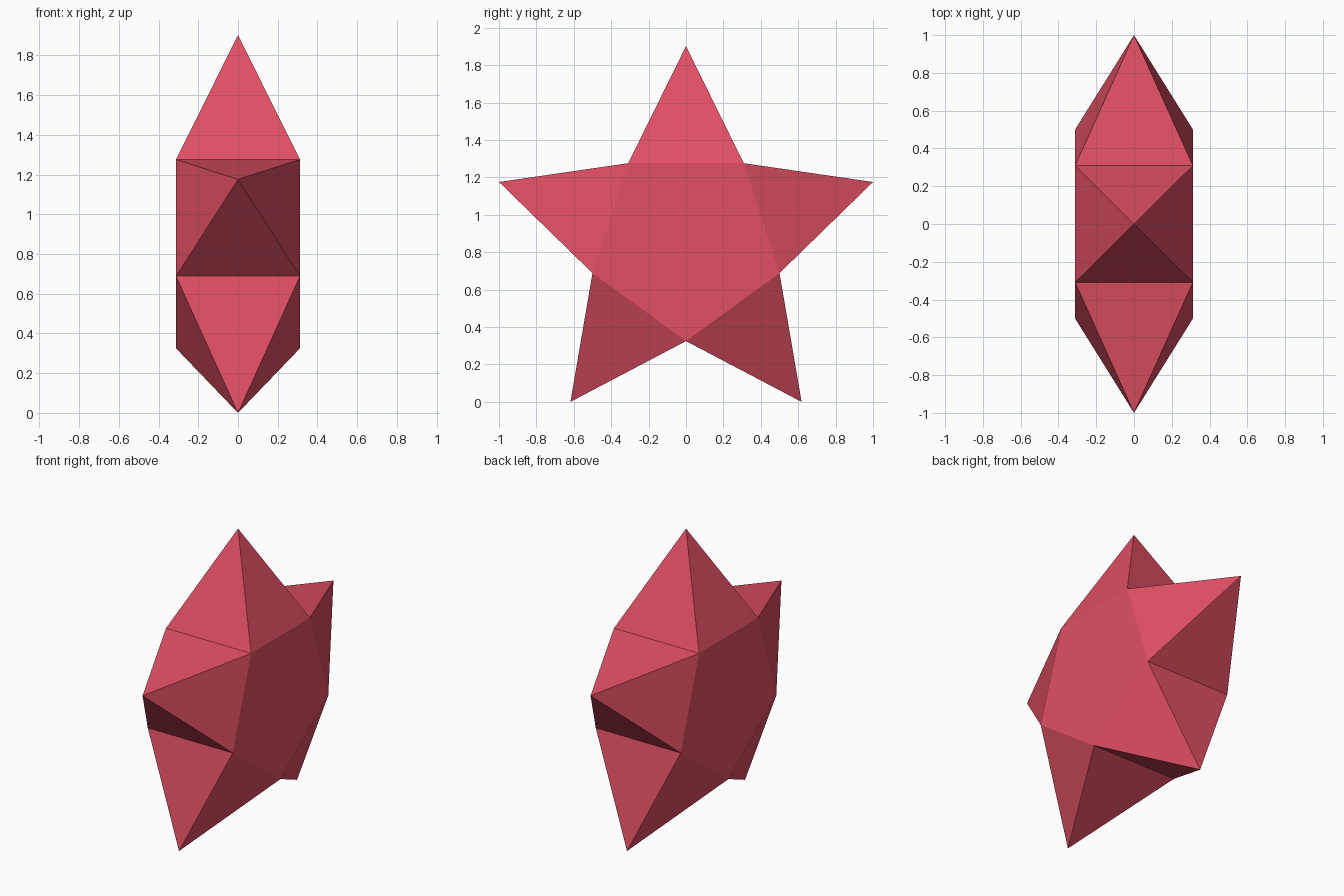
import bpy, bmesh, math

if "Cube" in bpy.data.objects:
    bpy.data.objects.remove(bpy.data.objects["Cube"])

R = 1 / math.sin(math.radians(72))   # tip radius, so the star is 2 wide
r = R / 2                            # radius of the inner corners
half = 0.312                         # half thickness of the body
cz = R * math.cos(math.radians(36))  # lower tips rest on z = 0

red = bpy.data.materials.new("coral red")
red.diffuse_color = (0.75, 0.078, 0.127, 1)
red.use_nodes = True
red.node_tree.nodes["Principled BSDF"].inputs["Base Color"].default_value = red.diffuse_color

bm = bmesh.new()


def point(x, radius, degrees):
    a = math.radians(degrees)
    return bm.verts.new((x, radius * math.sin(a), cz + radius * math.cos(a)))


# Inner corners on both sides, and the tips on the middle plane
right = [point(half, r, 72 * i + 36) for i in range(5)]
left = [point(-half, r, 72 * i + 36) for i in range(5)]
tips = [point(0, R, 72 * i) for i in range(5)]

# Flat pentagon sides
bm.faces.new(right)
bm.faces.new(left[::-1])

# Four-sided pyramid for each arm
for i in range(5):
    base = [right[i - 1], right[i], left[i], left[i - 1]]
    for k in range(4):
        bm.faces.new((base[k], base[(k + 1) % 4], tips[i]))

bmesh.ops.recalc_face_normals(bm, faces=bm.faces)
mesh = bpy.data.meshes.new("star")
bm.to_mesh(mesh)
bm.free()
mesh.materials.append(red)
star = bpy.data.objects.new("star", mesh)
bpy.context.collection.objects.link(star)
